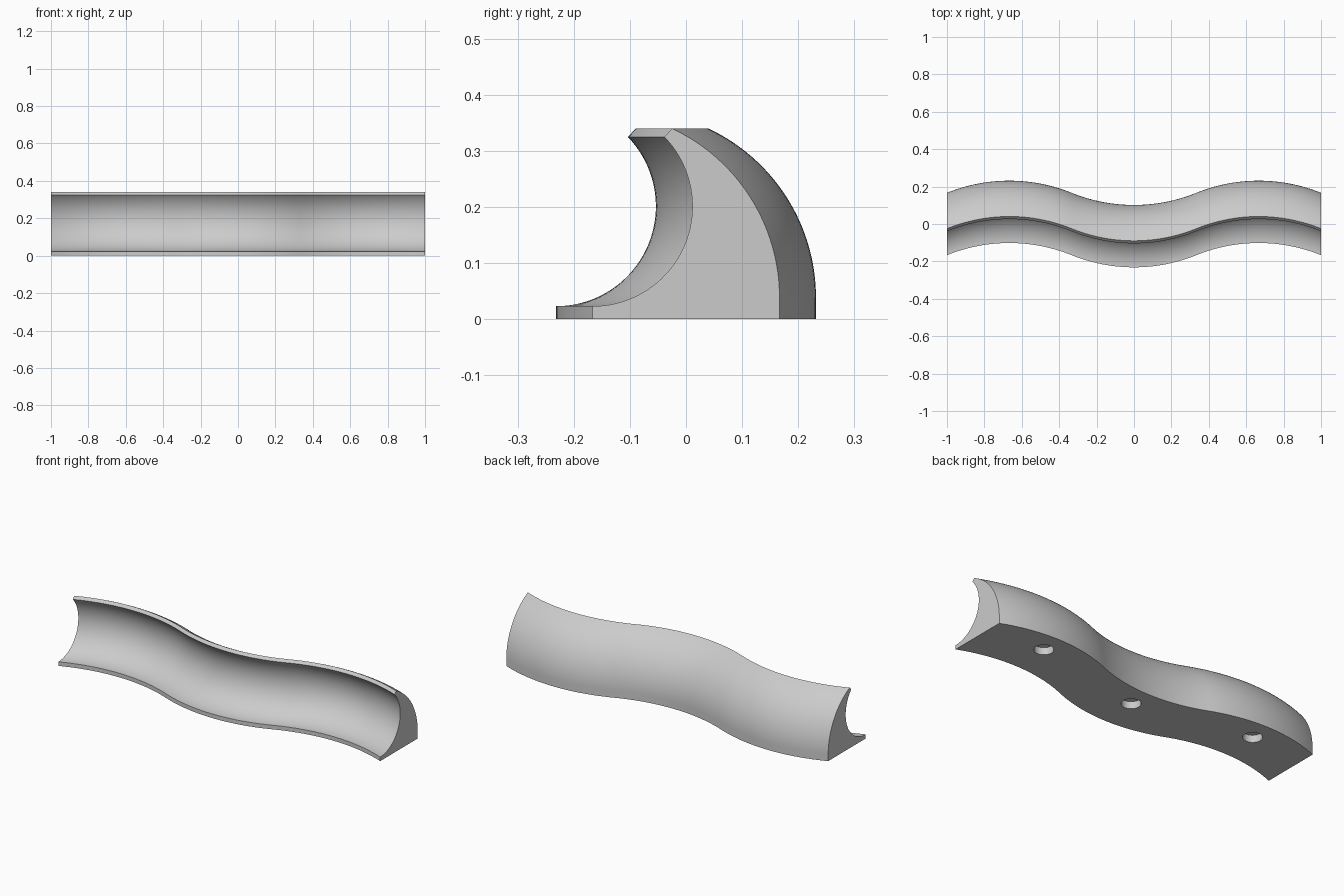
import bpy, bmesh, math

cube = bpy.data.objects.get("Cube")
if cube:
    bpy.data.objects.remove(cube)

HALF = 1 / 3        # half the span of one wave arc, and the base width
SAG = 0.065         # wave height
RADIUS = (HALF ** 2 + SAG ** 2) / (2 * SAG)
EDGE = HALF / 2

grey = bpy.data.materials.new("light grey")
grey.use_nodes = True
grey.diffuse_color = (0.6, 0.6, 0.6, 1)
grey.node_tree.nodes["Principled BSDF"].inputs["Base Color"].default_value = (0.6, 0.6, 0.6, 1)


def wave(x):
    """Sideways shift: tangent circular arcs, hollow in the middle, bulging at both sides."""
    middle = abs(x) <= HALF
    dx = x if middle else abs(x) - 2 * HALF
    rise = math.sqrt(RADIUS ** 2 - dx ** 2) - (RADIUS - SAG)
    return -rise if middle else rise


def arc(cy, cz, r, start, end, n):
    """Points along a circular arc, angles in degrees."""
    angles = [math.radians(start + (end - start) * i / n) for i in range(n + 1)]
    return [(cy + r * math.cos(a), cz + r * math.sin(a)) for a in angles]


# Cross-section: front lip, finger scoop, chamfered tip, rounded back
profile = [(-EDGE, 0)]
profile += arc(-EDGE, 0.201, 0.178, -90, 44, 40)
profile += arc(-EDGE, 0.038, 2 * EDGE, 64.8, 0, 32)
profile += [(EDGE, 0)]

# Handle body: the cross-section carried along the wave
bm = bmesh.new()
STEPS = 96
rings = []
for i in range(STEPS + 1):
    x = -1 + 2 * i / STEPS
    rings.append([bm.verts.new((x, y + wave(x), z)) for y, z in profile])
count = len(profile)
for a, b in zip(rings, rings[1:]):
    for j in range(count):
        k = (j + 1) % count
        bm.faces.new((a[j], a[k], b[k], b[j]))
bm.faces.new(rings[0])
bm.faces.new(rings[-1])
bmesh.ops.recalc_face_normals(bm, faces=bm.faces)
mesh = bpy.data.meshes.new("wavy_handle")
bm.to_mesh(mesh)
bm.free()
handle = bpy.data.objects.new("wavy_handle", mesh)
bpy.context.collection.objects.link(handle)
mesh.materials.append(grey)

# Three blind screw holes in the underside
bpy.context.view_layer.objects.active = handle
for x in (-2 * HALF, 0, 2 * HALF):
    bpy.ops.mesh.primitive_cylinder_add(vertices=40, radius=0.049, depth=0.08,
                                        location=(x, wave(x) + 0.043, 0))
    cutter = bpy.context.object
    cutter.name = "hole_cutter"
    cutter.hide_render = True
    cutter.data.materials.append(grey)
    cut = handle.modifiers.new("screw_hole", "BOOLEAN")
    cut.operation = "DIFFERENCE"
    cut.solver = "EXACT"
    cut.object = cutter
    bpy.context.view_layer.objects.active = handle
    bpy.ops.object.modifier_apply(modifier=cut.name)
    bpy.data.objects.remove(cutter)

# Smooth curves with crisp edges
bpy.ops.object.select_all(action="DESELECT")
handle.select_set(True)
bpy.context.view_layer.objects.active = handle
bpy.ops.object.shade_smooth_by_angle(angle=math.radians(30))
